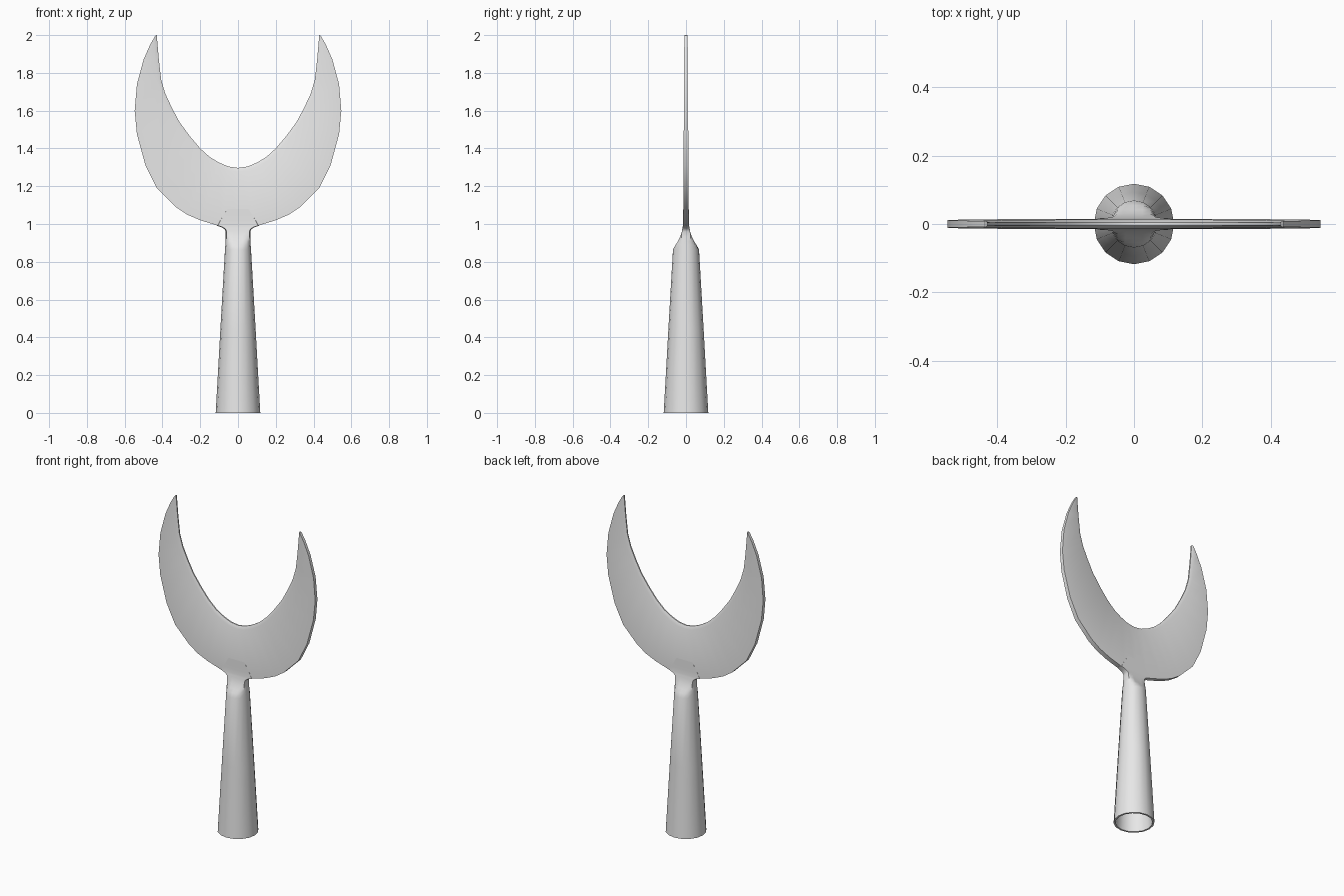
import bpy, bmesh, math
from mathutils import Vector

cube = bpy.data.objects.get("Cube")
if cube:
    bpy.data.objects.remove(cube, do_unlink=True)

steel = bpy.data.materials.new("steel grey")
steel.use_nodes = True
GREY = (0.8, 0.8, 0.8, 1)
steel.diffuse_color = GREY
steel.node_tree.nodes["Principled BSDF"].inputs["Base Color"].default_value = GREY


def loft(name, sections, angle):
    """Skin a list of equal-sized closed sections and cap both ends."""
    bm = bmesh.new()
    rings = [[bm.verts.new(p) for p in s] for s in sections]
    n = len(rings[0])
    for a, b in zip(rings, rings[1:]):
        for i in range(n):
            j = (i + 1) % n
            bm.faces.new((a[i], a[j], b[j], b[i]))
    bm.faces.new(rings[0][::-1])
    bm.faces.new(rings[-1])
    bmesh.ops.recalc_face_normals(bm, faces=bm.faces)
    mesh = bpy.data.meshes.new(name)
    bm.to_mesh(mesh)
    bm.free()
    mesh.materials.append(steel)
    ob = bpy.data.objects.new(name, mesh)
    bpy.context.collection.objects.link(ob)
    bpy.ops.object.select_all(action='DESELECT')
    ob.select_set(True)
    bpy.context.view_layer.objects.active = ob
    bpy.ops.object.shade_smooth_by_angle(angle=math.radians(angle))
    return ob


# Crescent blade: outer and inner outline (x, z) from the middle to one tip
outer = [(0, .98), (.085, .985), (.2, 1.02), (.27, 1.05), (.33, 1.09), (.43, 1.19),
         (.49, 1.31), (.535, 1.475), (.547, 1.6), (.535, 1.74), (.50, 1.87),
         (.465, 1.95), (.437, 1.998)]
inner = [(0, 1.297), (.05, 1.304), (.1, 1.325), (.15, 1.355), (.2, 1.40), (.255, 1.465),
         (.31, 1.54), (.35, 1.615), (.385, 1.69), (.407, 1.765), (.419, 1.87),
         (.426, 1.95), (.43, 2.0)]


def half_thickness(z):
    return 0.015 - 0.006 * (z - 0.98)


def blade_section(o, i, side):
    o, i = Vector(o), Vector(i)
    d = o - i
    m = i + d * min(0.02 / d.length, 0.4)      # start of the ground edge
    ho, hm, e = half_thickness(o.y), half_thickness(m.y), 0.004
    pts = [(o, ho), (m, hm), (i, e), (i, -e), (m, -hm), (o, -ho)]
    return [(side * p.x, y, p.y) for p, y in pts]


pairs = list(zip(outer, inner))
sections = [blade_section(o, i, -1) for o, i in reversed(pairs[1:])]
sections += [blade_section(o, i, 1) for o, i in pairs]
loft("crescent_blade", sections, 35)

# Hollow socket, flattened at the top where it flows into the blade
SIDES = 16


def ring(z, r, flat):
    pts = []
    for k in range(SIDES):
        a = 2 * math.pi * k / SIDES
        y = max(-flat, min(flat, r * math.sin(a)))
        pts.append((r * math.cos(a), y, z))
    return pts


# (z, radius, half depth), from the closed inside up over the rim to the neck
profile = [(.82, .056, 1), (0, .107, 1), (0, .118, 1), (.44, .0935, 1), (.865, .069, 1),
           (.89, .067, .055), (.91, .066, .042), (.935, .065, .030), (.96, .065, .022),
           (.972, .070, .020), (.982, .085, .018), (.992, .115, .0165),
           (1.02, .10, .0155), (1.08, .06, .0145)]
loft("socket", [ring(*p) for p in profile], 40)
